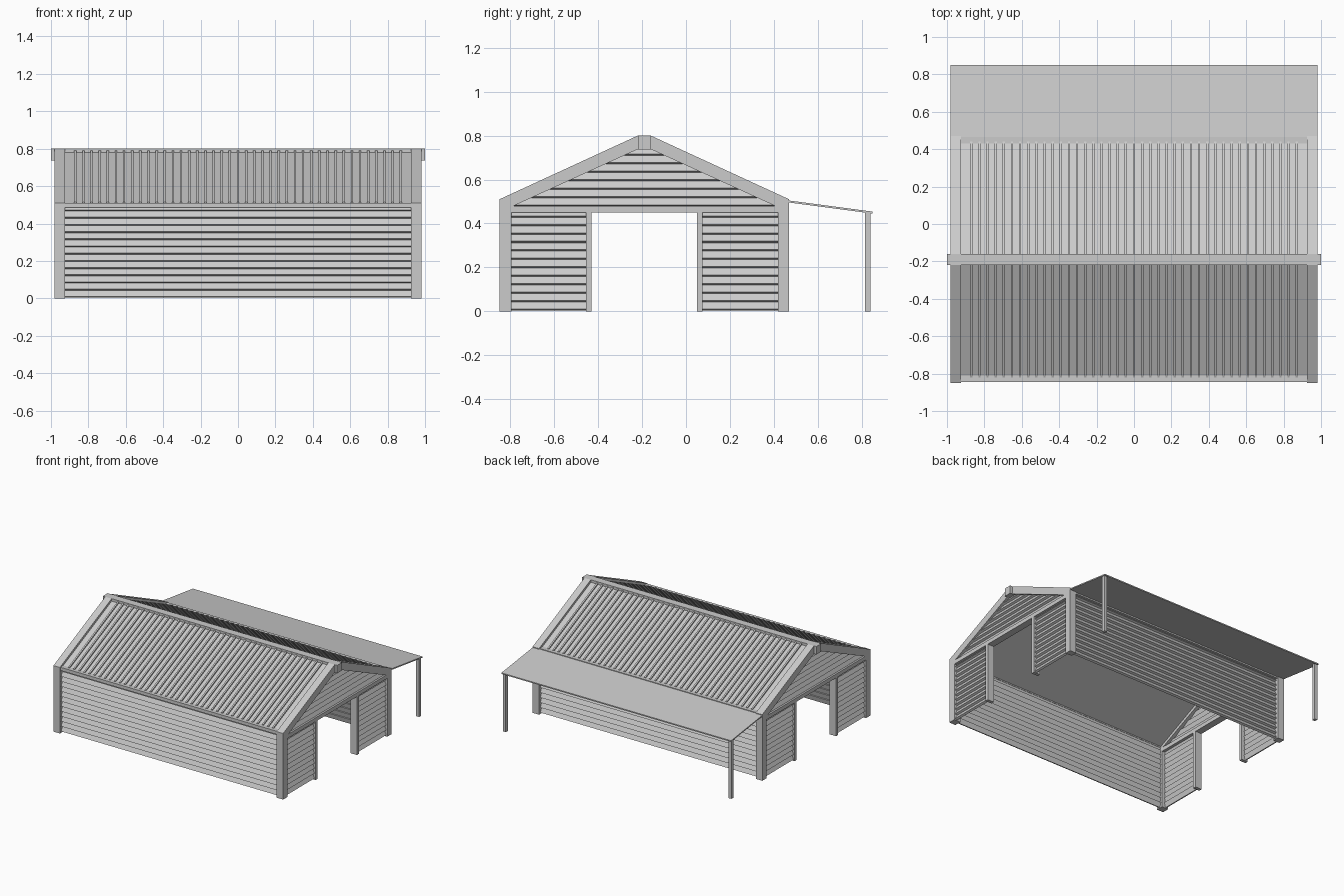
import bpy, bmesh

if "Cube" in bpy.data.objects:
    bpy.data.objects.remove(bpy.data.objects["Cube"])

C = -0.19            # y of the ridge
PITCH = 0.0385       # siding board height


def make(name, prisms):
    """Each prism is (start ring, end ring) of 3D points."""
    bm = bmesh.new()
    for r0, r1 in prisms:
        a = [bm.verts.new(p) for p in r0]
        b = [bm.verts.new(p) for p in r1]
        bm.faces.new(a)
        bm.faces.new(b[::-1])
        n = len(a)
        for i in range(n):
            j = (i + 1) % n
            bm.faces.new((a[j], a[i], b[i], b[j]))
    bmesh.ops.recalc_face_normals(bm, faces=bm.faces)
    me = bpy.data.meshes.new(name)
    bm.to_mesh(me)
    bm.free()
    ob = bpy.data.objects.new(name, me)
    bpy.context.collection.objects.link(ob)
    return ob


def along_x(poly, x0, x1):
    """Extrude a (y, z) outline along x."""
    return ([(x0, y, z) for y, z in poly], [(x1, y, z) for y, z in poly])


def box(x0, x1, y0, y1, z0, z1):
    return along_x([(y0, z0), (y1, z0), (y1, z1), (y0, z1)], x0, x1)


def siding(name, z0, z1, span, place):
    """Lapped tilted boards; span(z) gives the ends, place(t, depth, z) maps to 3D."""
    prisms = []
    z = z0
    while z < z1 - 0.005:
        top = min(z + PITCH, z1)
        prof = [(0.0, z + 0.007), (-0.016, top), (-0.026, top), (-0.016, z)]
        prisms.append(([place(span(h)[0], d, h) for d, h in prof],
                       [place(span(h)[1], d, h) for d, h in prof]))
        z += PITCH
    make(name, prisms)


def gable_half(z):
    return max(0.01, 0.66 - (z - 0.51) / 0.29 * 0.63 - 0.11)


for s, side in ((-1, "front"), (1, "back")):
    # long wall boards
    siding(side + "_wall_siding", 0.004, 0.495, lambda z: (-0.93, 0.93),
           lambda t, d, z: (t, C + s * (0.645 + d), z))
    # eave beam
    y0, y1 = sorted((C + s * 0.62, C + s * 0.655))
    make(side + "_eave_beam", [box(-0.93, 0.93, y0, y1, 0.485, 0.51)])

    # roof sheet with raised ribs
    def slope(lo, hi, d0=0.02, d1=0.63):
        f = lambda d: 0.78 - 0.46 * (d - 0.03)
        return [(C + s * d0, f(d0) + lo), (C + s * d1, f(d1) + lo),
                (C + s * d1, f(d1) + hi), (C + s * d0, f(d0) + hi)]
    make(side + "_roof_sheet", [along_x(slope(-0.015, 0), -0.935, 0.935)])
    make(side + "_roof_ribs", [along_x(slope(-0.003, 0.01), i * 0.0435 - 0.006, i * 0.0435 + 0.006)
                               for i in range(-20, 21)])

for s, side in ((-1, "left"), (1, "right")):
    xa, xb = sorted((s * 0.925, s * 0.98))
    # corner posts, door jambs and header
    make(side + "_corner_posts", [box(xa, xb, -0.85, -0.795, 0, 0.5),
                                  box(xa, xb, 0.42, 0.47, 0, 0.5)])
    make(side + "_door_jambs", [box(xa, xb, -0.455, -0.43, 0, 0.46),
                                box(xa, xb, 0.05, 0.075, 0, 0.46)])
    make(side + "_header", [box(xa, xb, -0.81, 0.43, 0.45, 0.48)])
    # sloping gable trim
    make(side + "_gable_trim",
         [along_x([(C + k * d, z) for d, z in
                   ((0.0, 0.8), (0.03, 0.8), (0.66, 0.51), (0.66, 0.48), (0.6, 0.478), (0.03, 0.738), (0, 0.738))],
                  xa, xb) for k in (-1, 1)])
    # end wall boards beside the door and in the gable
    put = lambda t, d, z: (s * (0.972 + d), t, z)
    siding(side + "_wall_siding_a", 0.004, 0.455, lambda z: (-0.8, -0.45), put)
    siding(side + "_wall_siding_b", 0.004, 0.455, lambda z: (0.07, 0.425), put)
    siding(side + "_gable_siding", 0.478, 0.742,
           lambda z: (C - gable_half(z), C + gable_half(z)), put)

# ridge beam
make("ridge_beam", [box(-1, 1, C - 0.029, C + 0.029, 0.738, 0.8)])

# lean-to canopy and its posts
make("canopy", [along_x([(0.465, 0.496), (0.85, 0.445), (0.85, 0.454), (0.465, 0.505)], -0.98, 0.98)])
make("canopy_posts", [box(x - 0.0125, x + 0.0125, 0.815, 0.84, 0, 0.452) for x in (-0.963, 0.963)])
